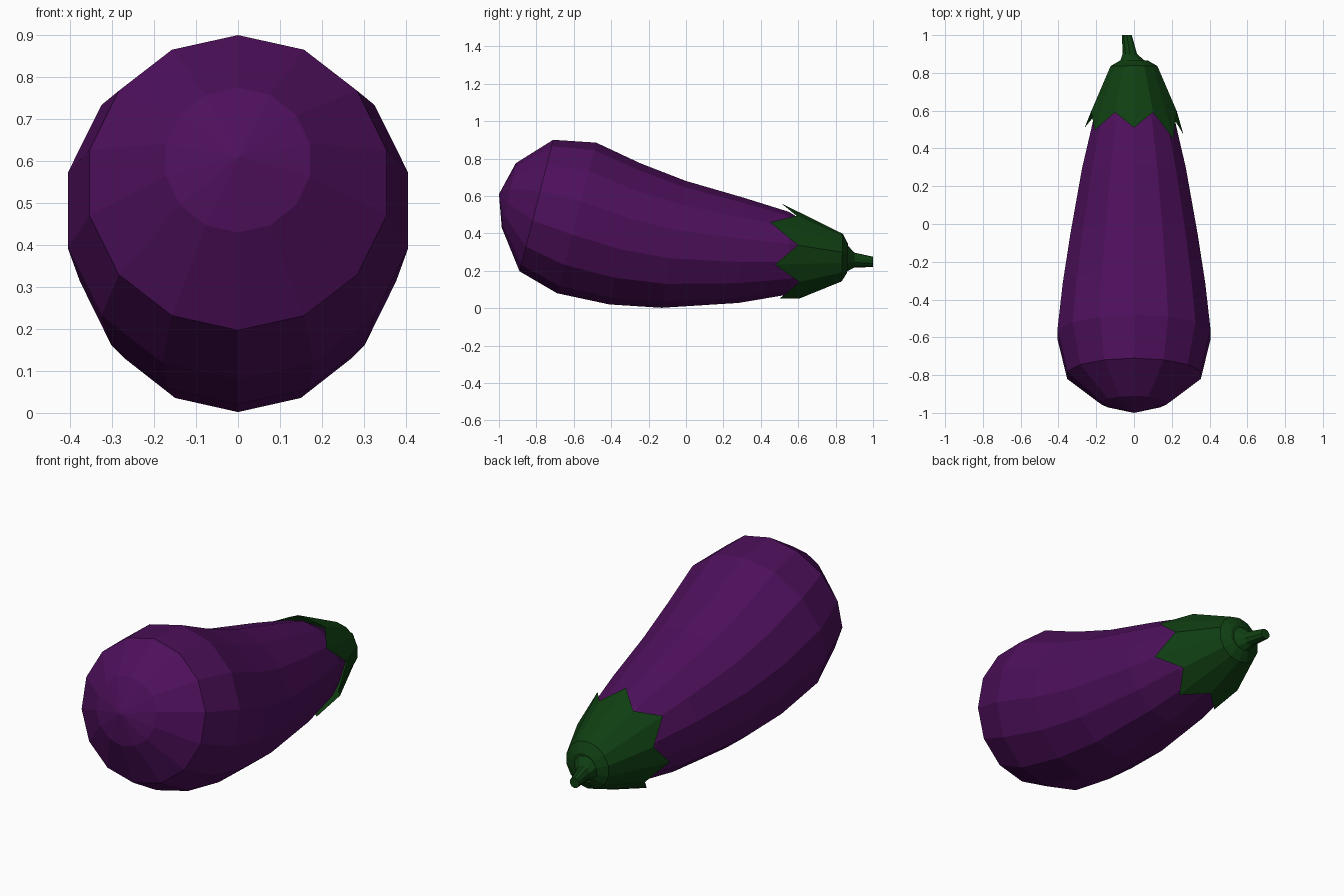
import bpy, bmesh, math
from mathutils import Vector

if "Cube" in bpy.data.objects:
    bpy.data.objects.remove(bpy.data.objects["Cube"])


def material(name, rgb):
    m = bpy.data.materials.new(name)
    m.diffuse_color = (*rgb, 1.0)
    m.use_nodes = True
    m.node_tree.nodes["Principled BSDF"].inputs["Base Color"].default_value = m.diffuse_color
    return m


purple = material("aubergine purple", (0.075, 0.005, 0.105))
green = material("leaf green", (0.005, 0.050, 0.006))


def ring(bm, top, bottom, sides, x=0.0):
    """Tilted round ring given by its top and bottom points (y, z)."""
    t, b = Vector((x, *top)), Vector((x, *bottom))
    c, u = (t + b) / 2, (t - b) / 2
    side = Vector((u.length, 0, 0))
    return [bm.verts.new(c + u * math.cos(a) + side * math.sin(a))
            for a in (2 * math.pi * i / sides for i in range(sides))]


def bridge(bm, a, b):
    n = len(a)
    for i in range(n):
        j = (i + 1) % n
        bm.faces.new((a[i], a[j], b[j], b[i]))


def fan(bm, loop, point):
    p = bm.verts.new(point)
    for i in range(len(loop)):
        bm.faces.new((loop[i], loop[(i + 1) % len(loop)], p))


def finish(bm, name, mat):
    bmesh.ops.recalc_face_normals(bm, faces=bm.faces)
    me = bpy.data.meshes.new(name)
    bm.to_mesh(me)
    bm.free()
    me.materials.append(mat)
    ob = bpy.data.objects.new(name, me)
    bpy.context.collection.objects.link(ob)
    return ob


SIDES = 14

# Fruit body: tilted rings along a bent spine
body_rings = [
    ((-0.91, 0.775), (-0.985, 0.43)),
    ((-0.71, 0.90), (-0.89, 0.197)),
    ((-0.48, 0.885), (-0.69, 0.08)),
    ((-0.245, 0.775), (-0.41, 0.02)),
    ((0.0, 0.68), (-0.13, 0.002)),
    ((0.31, 0.59), (0.28, 0.028)),
    ((0.55, 0.515), (0.56, 0.075)),
    ((0.80, 0.36), (0.80, 0.18)),
]
bm = bmesh.new()
loops = [ring(bm, t, b, SIDES) for t, b in body_rings]
for a, b in zip(loops, loops[1:]):
    bridge(bm, a, b)
fan(bm, loops[0], (0, -1.0, 0.61))
bm.faces.new(loops[-1])
finish(bm, "fruit_body", purple)

# Leafy cap: seven pointed teeth, then a neck and shoulder
tip_y = [0.51, 0.45, 0.475, 0.50, 0.50, 0.51, 0.495]
bm = bmesh.new()
hem = []
for i in range(SIDES):
    a = 2 * math.pi * i / SIDES
    if i % 2 == 0:
        r, y, zc = 0.268, tip_y[i // 2], 0.292
    else:
        r, y, zc = 0.232, 0.60 - 0.01 * math.cos(a), 0.285
    hem.append(bm.verts.new((r * math.sin(a), y, zc + r * math.cos(a))))
neck = ring(bm, (0.838, 0.398), (0.832, 0.143), SIDES)
shoulder = ring(bm, (0.866, 0.345), (0.862, 0.19), SIDES)
bridge(bm, hem, neck)
bridge(bm, neck, shoulder)
bm.faces.new(shoulder)
finish(bm, "leafy_cap", green)

# Stem: flared foot, bending slightly sideways
bm = bmesh.new()
stem = [
    ring(bm, (0.858, 0.342), (0.858, 0.195), 10, -0.005),
    ring(bm, (0.90, 0.297), (0.90, 0.217), 10, -0.022),
    ring(bm, (1.0, 0.275), (1.0, 0.22), 10, -0.038),
]
for a, b in zip(stem, stem[1:]):
    bridge(bm, a, b)
bm.faces.new(stem[0])
bm.faces.new(stem[-1])
finish(bm, "stem", green)
